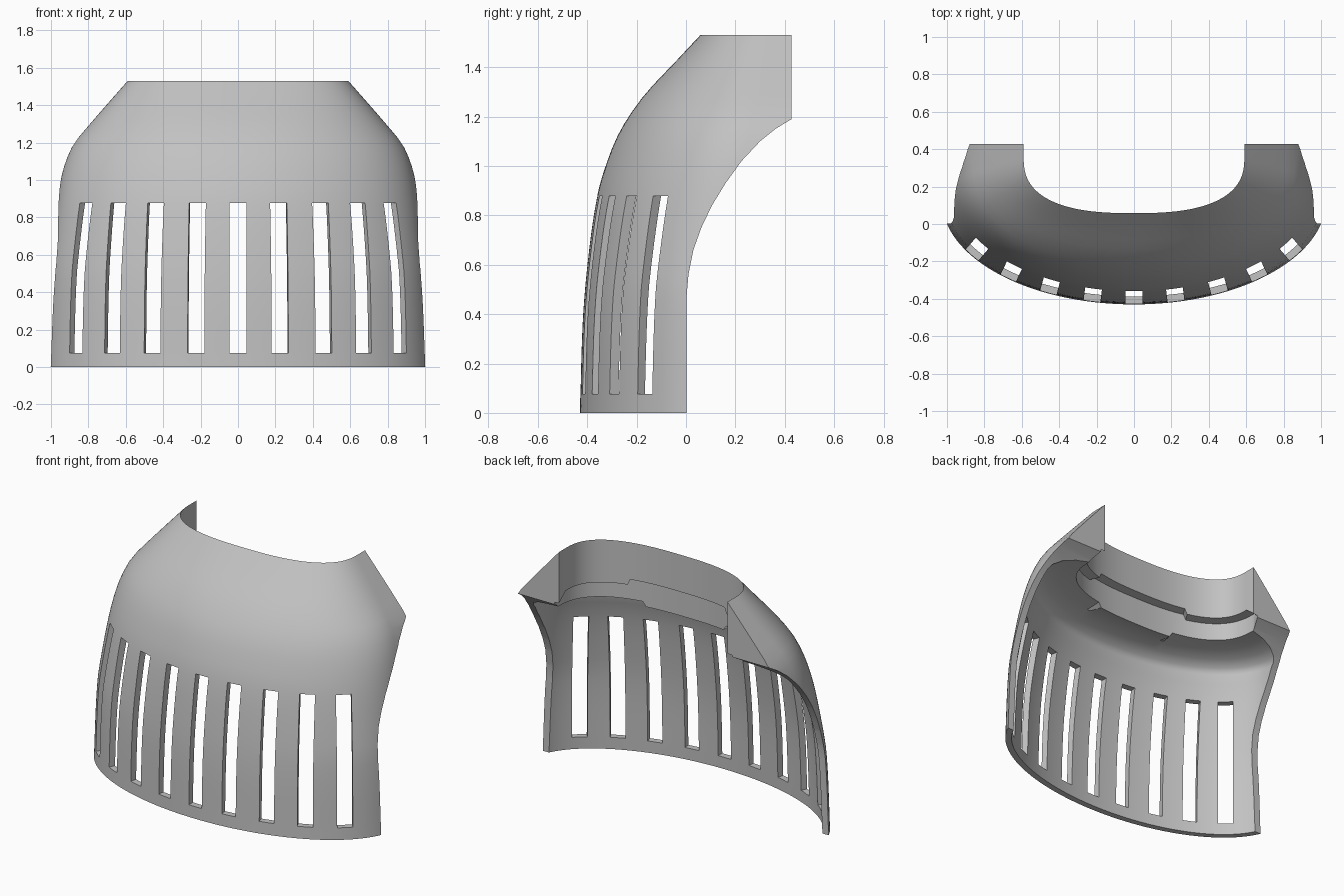
import bpy, bmesh, math
from mathutils import Matrix, Vector

cube = bpy.data.objects.get("Cube")
if cube:
    bpy.data.objects.remove(cube, do_unlink=True)

TOP, BACK = 1.53, 0.5
# Shell stations: height, half width, front depth
STATIONS = [(0, 1.028, -.43), (.4, 1.012, -.417), (.7, .986, -.388), (.9, .964, -.355),
            (1.03, .941, -.315), (1.12, .913, -.278), (1.2, .873, -.232),
            (1.3, .791, -.158), (1.42, .687, -.045), (TOP, .59, .058)]


def smooth_value(z, k):
    """Hermite interpolation of one station column."""
    s = STATIONS
    i = max(j for j in range(len(s) - 1) if s[j][0] <= z)

    def slope(j):
        a, b = s[max(j - 1, 0)], s[min(j + 1, len(s) - 1)]
        return (b[k] - a[k]) / (b[0] - a[0])
    h = s[i + 1][0] - s[i][0]
    t = (z - s[i][0]) / h
    return ((2*t**3 - 3*t*t + 1) * s[i][k] + (t**3 - 2*t*t + t) * h * slope(i)
            + (3*t*t - 2*t**3) * s[i + 1][k] + (t**3 - t*t) * h * slope(i + 1))


def section(z, angle, offset=0.0):
    """Point on the rounded plan outline; angles outside 0..pi run straight back."""
    a = smooth_value(z, 1) + offset
    c = .13 + .23 * max(0, (z - .5) / 1.03) ** 1.2
    d = c - smooth_value(z, 2) + offset
    p = 2 / (2 + .6 * (z / TOP) ** 8)
    if angle < 0 or angle > math.pi:
        return Vector((a if angle < 0 else -a, BACK, z))
    co, si = math.cos(angle), max(0, math.sin(angle))
    return Vector((math.copysign(a * abs(co) ** p, co), c - d * si ** p, z))


def column(angle):
    """Closed wall profile: outer skin, collar, recessed band, inner skin."""
    pts = [section(TOP * i / 30, angle) for i in range(31)]
    at_end = angle < 0 or angle > math.pi
    rim = 0 if at_end else .06
    x = abs(section(TOP, angle).x)
    ledge = 1.15 if at_end else 1.295 if x < .34 else 1.26

    def collar(z, offset=0):
        q = section(TOP, angle, offset)
        q.z = z
        return q
    band = collar(1.11 if x < .25 else 1.14, rim)
    pts += [collar(ledge), collar(ledge - .005, rim), band]
    # Fillet from the band's lower edge into the inner skin
    inner = section(1.04, angle, -.045)
    for t in (.25, .5, .75, .93):
        q = inner.lerp(band, 1 - math.sin(t * math.pi / 2))
        q.z = inner.z + (1.135 - inner.z) * math.cos(t * math.pi / 2)
        pts.append(q)
    pts += [section(1.04 * i / 18, angle, -.04 - .005 * i / 18) for i in range(18, -1, -1)]
    return pts


def make_object(name, bm):
    bmesh.ops.recalc_face_normals(bm, faces=bm.faces)
    mesh = bpy.data.meshes.new(name)
    bm.to_mesh(mesh)
    bm.free()
    obj = bpy.data.objects.new(name, mesh)
    bpy.context.collection.objects.link(obj)
    return obj


# Curved guard body
COLS = 96
angles = [-1] + [math.pi * i / COLS for i in range(COLS + 1)] + [4]
bm = bmesh.new()
grid = [[bm.verts.new(p) for p in column(a)] for a in angles]
for left, right in zip(grid, grid[1:]):
    for i in range(len(left)):
        j = (i + 1) % len(left)
        bm.faces.new((left[i], left[j], right[j], right[i]))
bm.faces.new(grid[0])
bm.faces.new(grid[-1])
guard = make_object("vented_guard", bm)

# Side outline that trims the back edge into a sweeping curve
arc = [(.003, .48), (.01, .56), (.03, .66), (.062, .75), (.105, .84), (.16, .93),
       (.225, 1.02), (.3, 1.1), (.365, 1.152), (.428, 1.19)]
outline = [(-1, -.1), (.003, -.1)] + arc + [(.428, 1.7), (-1, 1.7)]
bm = bmesh.new()
face = bm.faces.new([bm.verts.new((-1.3, y, z)) for y, z in outline])
ext = bmesh.ops.extrude_face_region(bm, geom=[face])
bmesh.ops.translate(bm, vec=(2.6, 0, 0),
                    verts=[v for v in ext["geom"] if isinstance(v, bmesh.types.BMVert)])
trim = make_object("trim_cutter", bm)

# Nine upright vent slots, each facing along the wall's normal
bm = bmesh.new()
wide, deep = 1.028, .56
for x in (-.869, -.674, -.459, -.225, 0, .225, .459, .674, .869):
    y = -deep * math.sqrt(1 - (x / wide) ** 2)
    normal = Vector((x / wide ** 2, y / deep ** 2, 0)).normalized()
    centre = Vector((x, y + .13, .477)) - normal * .06
    turn = Matrix.Rotation(math.atan2(normal.y, normal.x), 4, 'Z')
    bmesh.ops.create_cube(bm, size=1, matrix=Matrix.Translation(centre) @ turn
                          @ Matrix.Diagonal((.28, .09, .803, 1)))
slots = make_object("slot_cutter", bm)

bpy.ops.object.select_all(action='DESELECT')
guard.select_set(True)
bpy.context.view_layer.objects.active = guard
for cutter, mode in ((trim, 'INTERSECT'), (slots, 'DIFFERENCE')):
    cutter.hide_render = True
    mod = guard.modifiers.new(cutter.name, 'BOOLEAN')
    mod.object, mod.operation, mod.solver = cutter, mode, 'EXACT'
    bpy.ops.object.modifier_apply(modifier=mod.name)
    bpy.data.objects.remove(cutter, do_unlink=True)

# Plain grey finish
grey = bpy.data.materials.new("plain_grey")
grey.use_nodes = True
colour = (.54, .54, .54, 1)
grey.diffuse_color = colour
grey.node_tree.nodes["Principled BSDF"].inputs["Base Color"].default_value = colour
guard.data.materials.clear()
guard.data.materials.append(grey)
bpy.ops.object.shade_smooth_by_angle(angle=math.radians(30))
